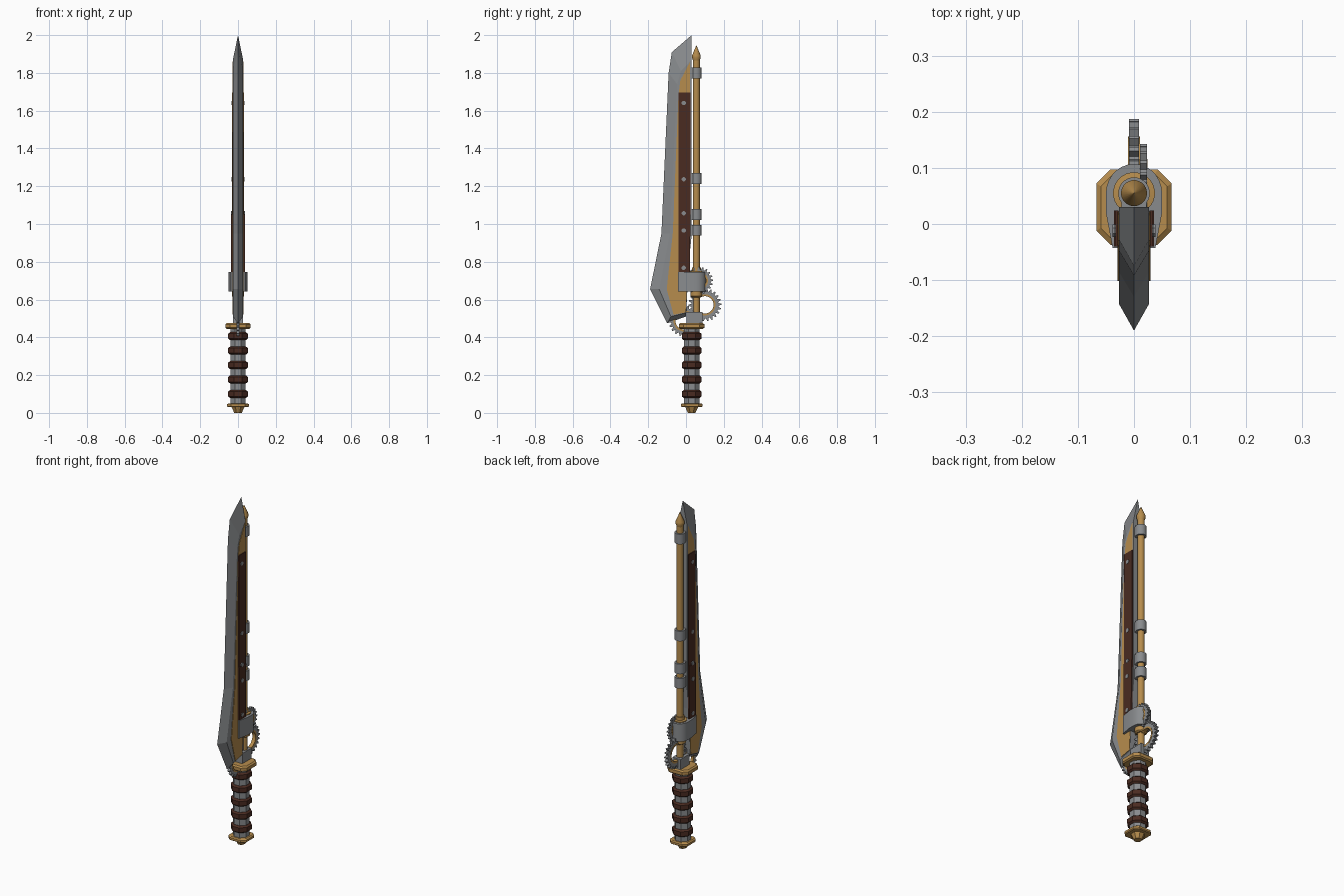
import bpy, bmesh, math
from mathutils import Vector

if "Cube" in bpy.data.objects:
    bpy.data.objects.remove(bpy.data.objects["Cube"])


def material(name, rgb):
    m = bpy.data.materials.new(name)
    m.diffuse_color = (*rgb, 1)
    m.use_nodes = True
    m.node_tree.nodes["Principled BSDF"].inputs["Base Color"].default_value = m.diffuse_color
    return m


STEEL = material("steel grey", (0.25, 0.26, 0.27))
BRONZE = material("bronze", (0.47, 0.265, 0.075))
LEATHER = material("dark brown leather", (0.068, 0.024, 0.015))


def finish(name, bm, mat, smooth=False):
    bmesh.ops.recalc_face_normals(bm, faces=bm.faces)
    me = bpy.data.meshes.new(name)
    bm.to_mesh(me)
    bm.free()
    me.materials.append(mat)
    ob = bpy.data.objects.new(name, me)
    bpy.context.collection.objects.link(ob)
    if smooth:
        bpy.context.view_layer.objects.active = ob
        ob.select_set(True)
        bpy.ops.object.shade_smooth_by_angle(angle=math.radians(35))
        ob.select_set(False)
    return ob


def loft(name, rings, mat, smooth=False):
    """Closed solid through rings of equal point count."""
    bm = bmesh.new()
    loops = [[bm.verts.new(p) for p in r] for r in rings]
    n = len(loops[0])
    for a, b in zip(loops, loops[1:]):
        for i in range(n):
            j = (i + 1) % n
            bm.faces.new((a[i], a[j], b[j], b[i]))
    bm.faces.new(loops[0])
    bm.faces.new(loops[-1])
    return finish(name, bm, mat, smooth)


def circle(n):
    # flats face the axes, apothem is 1 for low side counts
    k = 1 / math.cos(math.pi / n)
    return [(k * math.cos((i + .5) * 2 * math.pi / n), k * math.sin((i + .5) * 2 * math.pi / n))
            for i in range(n)]


def turned(name, profile, cy, mat, shape, smooth=False):
    """Profile of (radius, z) around a vertical axis at y = cy."""
    return loft(name, [[(r * u, cy + r * v, z) for u, v in shape] for r, z in profile], mat, smooth)


def slab(name, pts, x0, x1, mat):
    """Side profile (y, z) extruded along x."""
    return loft(name, [[(x, y, z) for y, z in pts] for x in (x0, x1)], mat)


def block(name, x, y0, y1, z0, z1, mat):
    return slab(name, [(y0, z0), (y1, z0), (y1, z1), (y0, z1)], -x, x, mat)


def ring(name, radii_out, r_in, x, half, cy, cz, mat):
    """Flat ring in the yz plane; outer radius is given for each point."""
    bm = bmesh.new()
    n = len(radii_out)
    rows = []
    for i, ro in enumerate(radii_out):
        a = 2 * math.pi * i / n
        rows.append([bm.verts.new((x + s * half, cy + r * math.cos(a), cz + r * math.sin(a)))
                     for r, s in ((r_in, -1), (ro, -1), (ro, 1), (r_in, 1))])
    for i in range(n):
        a, b = rows[i], rows[(i + 1) % n]
        for k in range(4):
            l = (k + 1) % 4
            bm.faces.new((a[k], a[l], b[l], b[k]))
    return finish(name, bm, mat)


def gear(name, teeth, r, r_root, r_in, x, half, cy, cz):
    ring(name, [r, r, r_root, r_root] * teeth, r_in, x, half, cy, cz, STEEL)
    ring(name + "_inner_ring", [r_in + .001] * 32, r_in - .009, x, half * 1.15, cy, cz, BRONZE)


OCT = circle(8)
ROUND = circle(24)
c = 0.63
CHAMFERED = [(1, -c), (1, c), (c, 1), (-c, 1), (-1, c), (-1, -c), (-c, -1), (c, -1)]
HY, RY = 0.03, 0.055          # y of handle axis and of rod axis

# Handle: core, wrapped grips, pommel and guard
turned("handle_core", [(.041, .045), (.041, .455)], HY, STEEL, OCT)
for z in (.1, .177, .253, .33, .406):
    turned("handle_grip", [(.042, z - .021), (.052, z - .013), (.052, z + .013), (.042, z + .021)],
           HY, LEATHER, OCT)
turned("pommel_plate", [(.052, .03), (.057, .034), (.057, .046), (.05, .051)], HY, BRONZE, CHAMFERED)
turned("pommel", [(.02, 0), (.034, .031)], HY, BRONZE, OCT)
turned("guard", [(.06, .445), (.067, .451), (.067, .469), (.059, .476)], HY, BRONZE, CHAMFERED)

# Blade: sharp outline in the middle plane, bevelled to two flat sides
edge = [(.03, 2.0), (-.075, 1.91), (-.092, 1.8), (-.13, .95), (-.19, .655), (-.10, .475),
        (0, .51), (.015, .8), (.03, .94)]
flat = [(.03, 1.87), (-.027, 1.81), (-.047, 1.74), (-.085, .95), (-.142, .655), (-.08, .51),
        (0, .53), (.015, .8), (.03, .94)]
loft("blade", [[(-.027, *p) for p in flat], [(0, *p) for p in edge], [(.027, *p) for p in flat]], STEEL)

# Side plates, leather strips and rivets on both faces
plate = [(.022, 1.86), (-.03, 1.76), (-.04, 1.68), (-.07, .95), (-.102, .655), (-.066, .52),
         (-.002, .532), (.013, .8), (.022, .94)]
for s in (-1, 1):
    slab("side_plate", plate, s * .025, s * .0295, BRONZE)
    slab("upper_strip", [(-.04, 1.05), (.024, 1.05), (.024, 1.695), (-.04, 1.695)],
         s * .028, s * .033, LEATHER)
    slab("lower_strip", [(-.04, .74), (.02, .74), (.024, 1.05), (-.04, 1.05)],
         s * .028, s * .036, LEATHER)
    for z, x in ((1.64, .033), (1.237, .033), (1.057, .036), (.966, .036), (.768, .036)):
        slab("rivet", [(-.012 + .011 * u, z + .011 * v) for u, v in OCT], s * (x - .006), s * (x + .002), STEEL)

# Rod along the back with its pointed tip and collars
turned("rod", [(.018, .47), (.018, 1.88)], RY, BRONZE, circle(16), True)
turned("rod_tip", [(.018, 1.865), (.023, 1.88), (.023, 1.892), (.0008, 1.945)], RY, BRONZE, ROUND, True)
turned("upper_collar", [(.037, .74), (.037, .75), (.024, .752), (.024, .77)], RY, BRONZE, ROUND, True)
turned("lower_collar", [(.024, .612), (.032, .618), (.032, .645)], RY, BRONZE, ROUND, True)
block("rod_base", .026, .003, .088, .472, .535, STEEL)

# Clips holding the rod to the blade
for z in (1.80, 1.24, 1.05, .967):
    turned("rod_clip", [(.028, z - .029), (.028, z + .029)], RY, STEEL, ROUND, True)
    block("clip_link", .022, .02, RY, z - .029, z + .029, STEEL)

# Large bracket wrapping the rod and the blade base
arc = [(.05 * math.cos(a), RY + .052 * math.sin(a)) for a in [math.pi * i / 14 for i in range(15)]]
outline = arc + [(-.05, .02), (-.038, -.043), (.038, -.043), (.05, .02)]
loft("bracket", [[(x, y, z) for x, y in outline] for z in (.642, .745)], STEEL, True)

# Three gears
gear("main_gear", 22, .087, .072, .055, 0, .009, .1, .572)
gear("upper_gear", 20, .073, .06, .045, .017, .006, .07, .7)
gear("lower_gear", 20, .082, .068, .055, 0, .007, -.01, .487)
